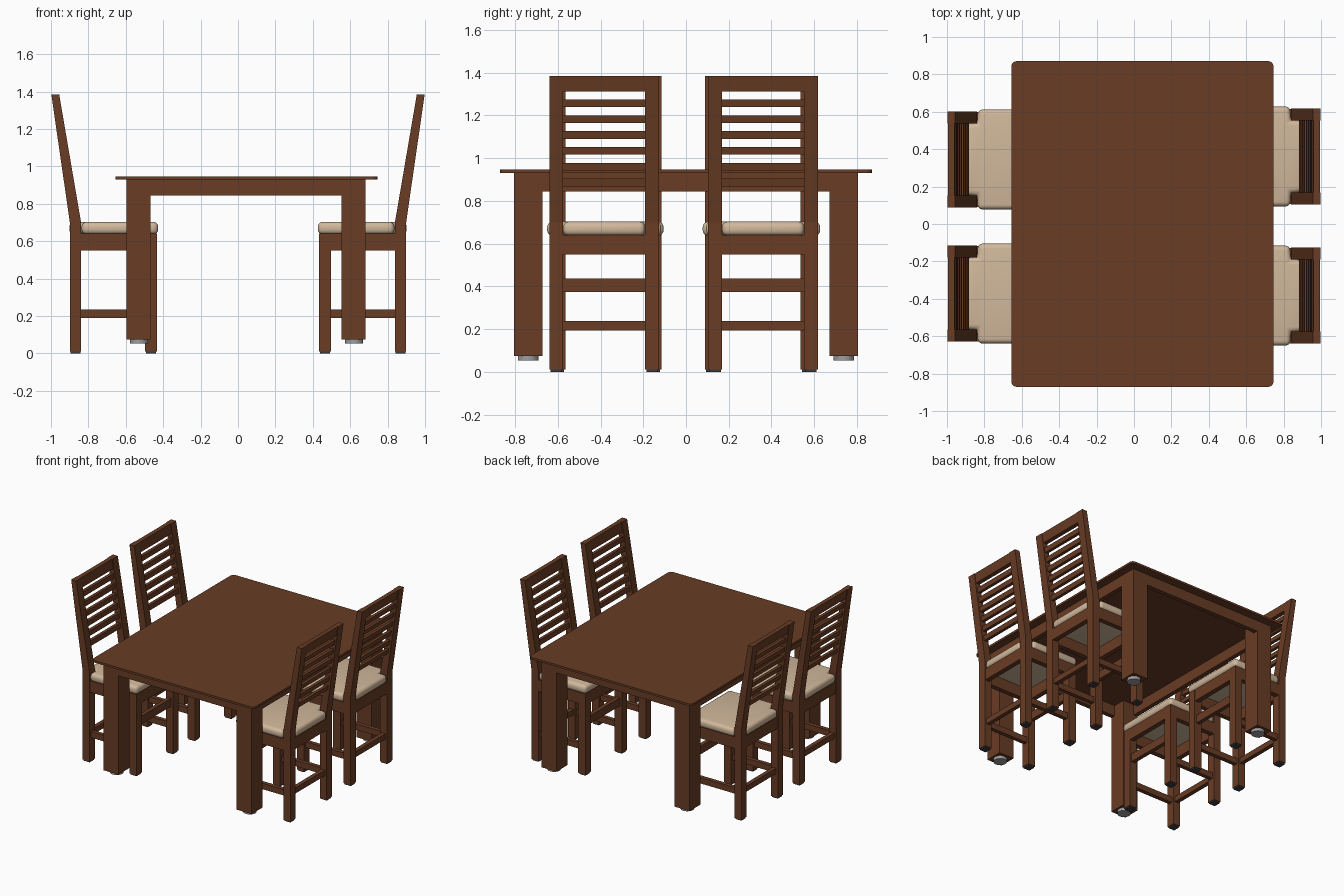
import bpy, bmesh, math
from mathutils import Matrix

if "Cube" in bpy.data.objects:
    bpy.data.objects.remove(bpy.data.objects["Cube"])


def material(name, rgb):
    m = bpy.data.materials.new(name)
    m.diffuse_color = (*rgb, 1)
    m.use_nodes = True
    m.node_tree.nodes["Principled BSDF"].inputs["Base Color"].default_value = m.diffuse_color
    return m


WOOD = material("brown wood", (0.14, 0.045, 0.018))
CREAM = material("cream fabric", (0.64, 0.48, 0.33))
GREY = material("grey metal", (0.34, 0.34, 0.34))
DARK = material("dark rubber", (0.045, 0.045, 0.05))


def finish(name, bm, mat, xf=Matrix()):
    bmesh.ops.transform(bm, matrix=xf, verts=bm.verts)
    bmesh.ops.recalc_face_normals(bm, faces=bm.faces)
    me = bpy.data.meshes.new(name)
    bm.to_mesh(me)
    bm.free()
    me.materials.append(mat)
    ob = bpy.data.objects.new(name, me)
    bpy.context.collection.objects.link(ob)
    return ob


def box(name, x, y, z, mat=WOOD, xf=Matrix()):
    """Box from (min, max) pairs."""
    bm = bmesh.new()
    bmesh.ops.create_cube(bm, size=1)
    for v in bm.verts:
        v.co = [r[0] + (c + 0.5) * (r[1] - r[0]) for c, r in zip(v.co, (x, y, z))]
    return finish(name, bm, mat, xf)


def prism(name, pts, direction, mat=WOOD, xf=Matrix()):
    """Closed outline extruded along a direction."""
    bm = bmesh.new()
    f = bm.faces.new([bm.verts.new(p) for p in pts])
    g = bmesh.ops.extrude_face_region(bm, geom=[f])
    bmesh.ops.translate(bm, vec=direction, verts=[v for v in g["geom"] if isinstance(v, bmesh.types.BMVert)])
    return finish(name, bm, mat, xf)


# ---- table top with rounded corners
X0, X1, Y1, R = -0.656, 0.746, 0.871, 0.03
outline = []
for cx, cy, a0 in ((X1 - R, Y1 - R, 0), (X0 + R, Y1 - R, 90), (X0 + R, -Y1 + R, 180), (X1 - R, -Y1 + R, 270)):
    for i in range(6):
        a = math.radians(a0 + i * 18)
        outline.append((cx + R * math.cos(a), cy + R * math.sin(a), 0.93))
prism("table_top", outline, (0, 0, 0.016))

# ---- table legs with round feet
LX = ((-0.596, -0.467), (0.553, 0.682))
LY = ((-0.806, -0.672), (0.672, 0.806))
for lx in LX:
    for ly in LY:
        box("table_leg", lx, ly, (0.075, 0.93))
        bm = bmesh.new()
        bmesh.ops.create_cone(bm, cap_ends=True, segments=24, radius1=0.048, radius2=0.048, depth=0.025)
        foot = finish("table_foot", bm, GREY,
                      Matrix.Translation((sum(lx) / 2 + 0.003, sum(ly) / 2, 0.0645)))

# ---- table aprons, flush with the legs
T = 0.035
for y in ((-0.806, -0.806 + T), (0.806 - T, 0.806)):
    box("table_apron_end", (LX[0][1], LX[1][0]), y, (0.845, 0.93))
for x in ((-0.596, -0.596 + T), (0.682 - T, 0.682)):
    box("table_apron_side", x, (LY[0][1], LY[1][0]), (0.845, 0.93))

# ---- chair, drawn facing -x with its back towards +x
W, P = 0.257, 0.065      # half width, post width
BEND, TOP = 0.70, 1.385


def back_x(z):
    """Centre of the sloping back at height z."""
    t = (z - BEND) / (TOP - BEND)
    return 0.869 + t * (0.977 - 0.869)


def slat(name, z0, z1, d, xf):
    pts = [(back_x(z0) - d, -W + P, z0), (back_x(z0) + d, -W + P, z0),
           (back_x(z1) + d, -W + P, z1), (back_x(z1) - d, -W + P, z1)]
    prism(name, pts, (0, 2 * (W - P), 0), WOOD, xf)


def chair(xf):
    inner = (-W + P, W - P)
    for s in (-1, 1):
        ya = -W if s < 0 else W - P
        leg_y = (ya, ya + P)
        profile = [(0.839, 0.01), (0.899, 0.01), (0.899, BEND), (0.998, TOP), (0.956, TOP), (0.839, BEND)]
        prism("back_post", [(x, ya, z) for x, z in profile], (0, P, 0), WOOD, xf)
        box("front_leg", (0.434, 0.497), leg_y, (0.01, 0.64), WOOD, xf)
        for x in ((0.843, 0.895), (0.439, 0.492)):
            box("foot_pad", x, (ya + 0.006, ya + P - 0.006), (0, 0.01), DARK, xf)
        mid = ya + P / 2
        side = (W - 0.04, W - 0.002) if s > 0 else (-W + 0.002, -W + 0.04)
        box("side_seat_rail", (0.497, 0.839), side, (0.55, 0.64), WOOD, xf)
        box("side_stretcher", (0.497, 0.839), (mid - 0.016, mid + 0.016), (0.19, 0.236), WOOD, xf)
    box("front_seat_rail", (0.437, 0.475), inner, (0.55, 0.64), WOOD, xf)
    box("back_seat_rail", (0.858, 0.896), inner, (0.55, 0.64), WOOD, xf)
    box("front_stretcher", (0.45, 0.481), inner, (0.373, 0.436), WOOD, xf)
    box("back_stretcher", (0.853, 0.885), inner, (0.194, 0.237), WOOD, xf)
    # back rail and slats
    slat("top_rail", 1.312, TOP, 0.017, xf)
    for i in range(6):
        z = 1.257 - i * 0.0742
        slat("back_slat", z - 0.018, z + 0.018, 0.012, xf)
    # cushion notched around the posts
    w, n = W + 0.01, W - P
    pts = [(0.427, -w), (0.836, -w), (0.836, -n), (0.902, -n),
           (0.902, n), (0.836, n), (0.836, w), (0.427, w)]
    cushion = prism("seat_cushion", [(x, y, 0.637) for x, y in pts], (0, 0, 0.066), CREAM, xf)
    m = cushion.modifiers.new("soft edges", 'BEVEL')
    m.width, m.segments, m.limit_method = 0.026, 4, 'ANGLE'
    bpy.ops.object.select_all(action='DESELECT')
    cushion.select_set(True)
    bpy.context.view_layer.objects.active = cushion
    bpy.ops.object.modifier_apply(modifier=m.name)
    bpy.ops.object.shade_smooth_by_angle(angle=math.radians(40))


# ---- two chairs on each side
for side, y in ((1, 0.361), (1, -0.383), (-1, 0.345), (-1, -0.372)):
    chair(Matrix.Translation((0, y, 0)) @ Matrix.Scale(side, 4, (1, 0, 0)))
